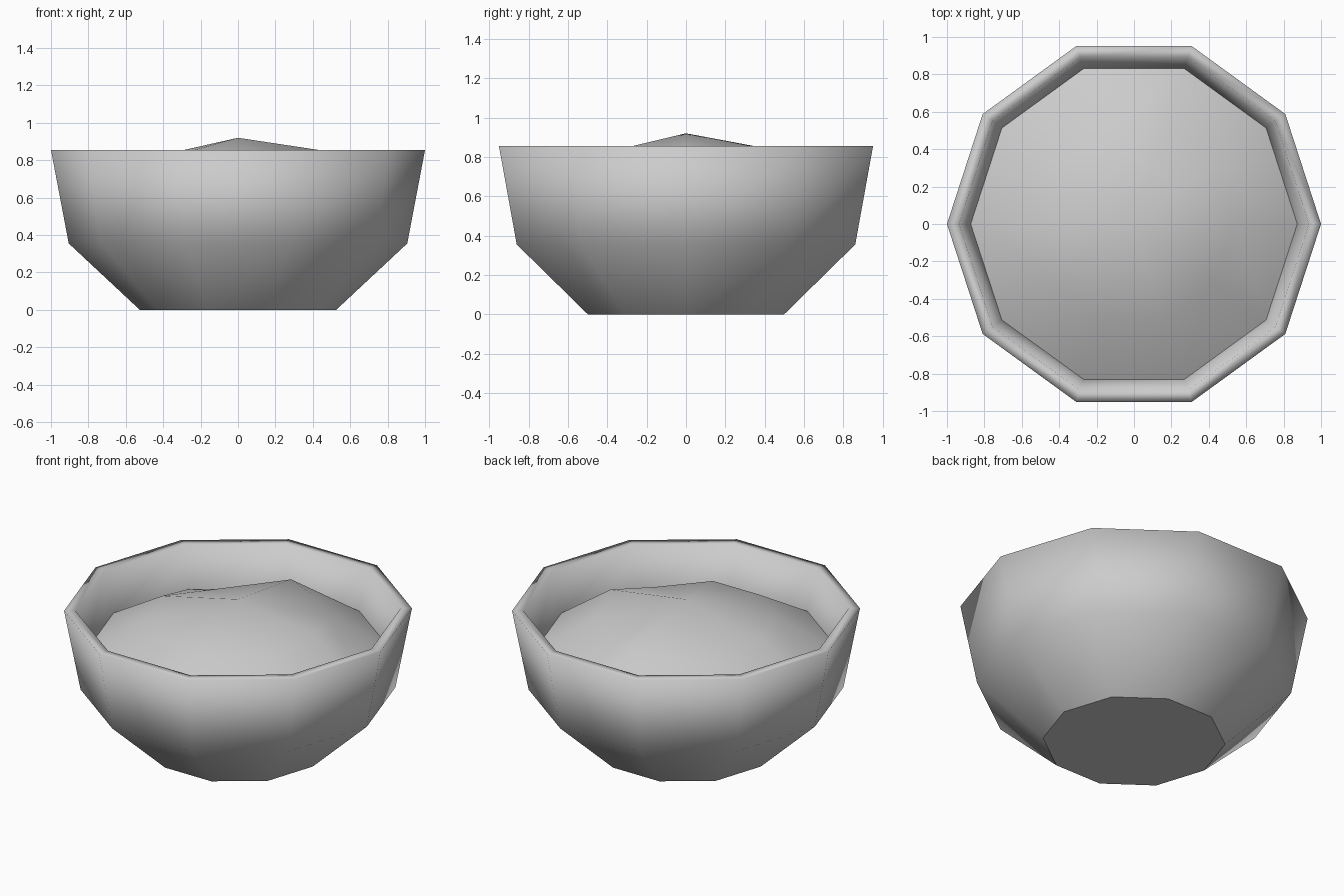
import bpy
import bmesh
from math import cos, sin, tau

SIDES = 10

if "Cube" in bpy.data.objects:
    bpy.data.objects.remove(bpy.data.objects["Cube"], do_unlink=True)

# One plain grey for everything
grey = bpy.data.materials.new("light grey")
grey.use_nodes = True
colour = (0.6, 0.6, 0.6, 1)
grey.diffuse_color = colour
grey.node_tree.nodes["Principled BSDF"].inputs["Base Color"].default_value = colour


def ring(bm, radius, z):
    return [bm.verts.new((radius * cos(i * tau / SIDES), radius * sin(i * tau / SIDES), z))
            for i in range(SIDES)]


def bridge(bm, low, high):
    for i in range(SIDES):
        j = (i + 1) % SIDES
        bm.faces.new((low[i], low[j], high[j], high[i]))


def finish(bm, name):
    mesh = bpy.data.meshes.new(name)
    for face in bm.faces:
        face.smooth = True
    bm.to_mesh(mesh)
    bm.free()
    mesh.materials.append(grey)
    obj = bpy.data.objects.new(name, mesh)
    bpy.context.collection.objects.link(obj)
    return obj


# Bowl: base, outer wall, rim and inner wall, with a crisp foot edge
bm = bmesh.new()
profile = [(0.525, 0), (0.905, 0.355), (1, 0.855), (0.935, 0.855), (0.873, 0.6)]
rings = [ring(bm, r, z) for r, z in profile]
for low, high in zip(rings, rings[1:]):
    bridge(bm, low, high)
base = bm.faces.new(list(reversed(rings[0])))
for edge in base.edges:
    edge.smooth = False
finish(bm, "bowl")

# Filling: an uneven mound rising to a low point
bm = bmesh.new()
edge_ring = ring(bm, 0.873, 0.6)
shoulder = ring(bm, 0.53, 0.8)
for index, z in {0: 0.84, 4: 0.745, 9: 0.765}.items():
    shoulder[index].co.z = z
shoulder[3].co = (-0.04, 0.59, 0.81)
bridge(bm, edge_ring, shoulder)
peak = bm.verts.new((0, 0, 0.92))
for i in range(SIDES):
    bm.faces.new((shoulder[i], shoulder[(i + 1) % SIDES], peak))
finish(bm, "filling")
